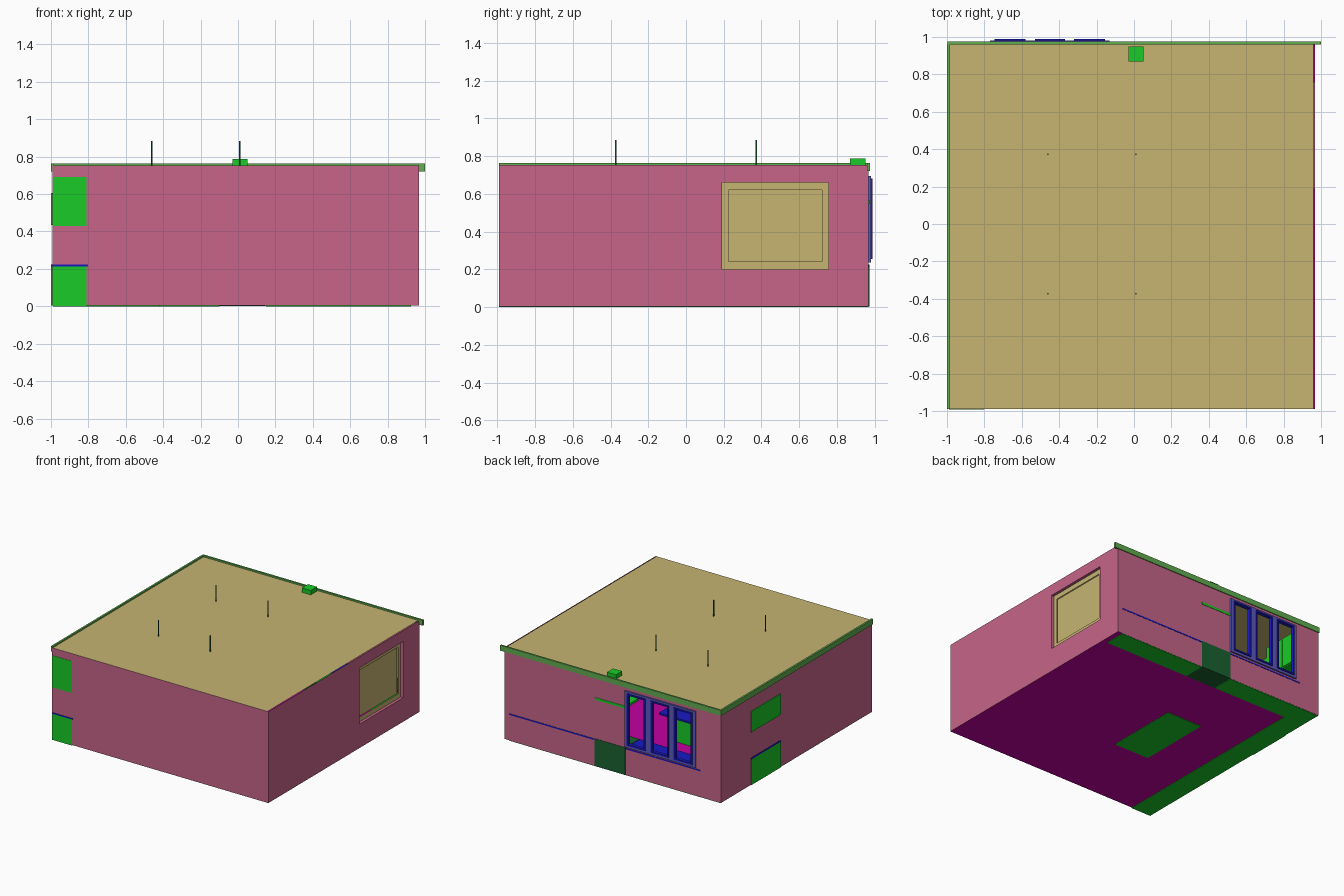
import bpy, bmesh, math
from mathutils import Vector

if "Cube" in bpy.data.objects:
    bpy.data.objects.remove(bpy.data.objects["Cube"])


def mat(name, r, g, b):
    m = bpy.data.materials.new(name)
    m.diffuse_color = (r, g, b, 1)
    m.use_nodes = True
    m.node_tree.nodes["Principled BSDF"].inputs["Base Color"].default_value = m.diffuse_color
    return m


PINK = mat("wall_paint", 0.57, 0.13, 0.25)
TAN = mat("ceiling_paint", 0.57, 0.46, 0.17)
GREEN = mat("cabinet_green", 0.01, 0.6, 0.02)
TRIM = mat("trim_green", 0.12, 0.42, 0.08)
DARK = mat("dark_green", 0.01, 0.12, 0.03)
BLUE = mat("worktop_blue", 0.01, 0.01, 0.55)
FRAME = mat("frame_blue", 0.11, 0.1, 0.5)
MAG = mat("floor_magenta", 0.55, 0.0, 0.35)

# room extents
X0, X1, Y0, Y1, H = -0.993, 0.968, -0.99, 0.968, 0.752


def finish(bm, name, m):
    me = bpy.data.meshes.new(name)
    bm.to_mesh(me)
    bm.free()
    ob = bpy.data.objects.new(name, me)
    bpy.context.collection.objects.link(ob)
    me.materials.append(m)
    return ob


def add_box(bm, x, y, z):
    v = bmesh.ops.create_cube(bm, size=1)["verts"]
    size = Vector((x[1] - x[0], y[1] - y[0], z[1] - z[0]))
    mid = Vector((x[0] + x[1], y[0] + y[1], z[0] + z[1])) / 2
    for p in v:
        p.co = Vector((p.co.x * size.x, p.co.y * size.y, p.co.z * size.z)) + mid
    return v


def box(name, x, y, z, m):
    bm = bmesh.new()
    add_box(bm, x, y, z)
    return finish(bm, name, m)


def panel(name, us, vs, to3d, m, hole=False):
    """Flat sheet on grid lines us, vs; the middle cell may be left open."""
    bm = bmesh.new()
    g = [[bm.verts.new(to3d(u, v)) for v in vs] for u in us]
    for i in range(len(us) - 1):
        for j in range(len(vs) - 1):
            if not (hole and i == 1 and j == 1):
                bm.faces.new((g[i][j], g[i + 1][j], g[i + 1][j + 1], g[i][j + 1]))
    return finish(bm, name, m)


# room shell: thin sheets, openings in back and right walls
panel("floor", (X0, X1), (Y0, Y1), lambda u, v: (u, v, 0.004), MAG)
panel("ceiling", (X0, 0.96), (Y0, Y1), lambda u, v: (u, v, H), TAN)
panel("front_wall", (X0, X1), (0.004, H), lambda u, v: (u, Y0, v), PINK)
panel("left_wall", (Y0, Y1), (0.004, H), lambda u, v: (X0, u, v), PINK)
panel("back_wall", (X0, -0.755, -0.14, X1), (0.004, 0.25, 0.68, H),
      lambda u, v: (u, Y1, v), PINK, True)
panel("right_wall", (Y0, 0.19, 0.755, Y1), (0.004, 0.2, 0.66, H),
      lambda u, v: (X1, u, v), PINK, True)

# recessed tan panel in the right wall
bm = bmesh.new()
for y, z in (((0.187, 0.19), (0.2, 0.66)), ((0.755, 0.758), (0.2, 0.66)),
             ((0.19, 0.755), (0.197, 0.2)), ((0.19, 0.755), (0.66, 0.663))):
    add_box(bm, (0.935, X1), y, z)
finish(bm, "recess_lining", PINK)
panel("recess_frame", (0.19, 0.225, 0.72, 0.755), (0.2, 0.24, 0.62, 0.66),
      lambda u, v: (0.945, u, v), TAN, True)
panel("recess_pane", (0.225, 0.72), (0.24, 0.62), lambda u, v: (0.937, u, v), TAN)

# cornice along back and left walls
box("back_cornice", (-0.998, 1.0), (0.96, 0.975), (0.72, 0.764), TRIM)
box("left_cornice", (-1.0, -0.985), (Y0, 0.96), (0.72, 0.764), TRIM)


def ring(bm, x, z, w, y):
    add_box(bm, (x[0], x[0] + w), y, z)
    add_box(bm, (x[1] - w, x[1]), y, z)
    for zz in ((z[0], z[0] + w), (z[1] - w, z[1])):
        add_box(bm, (x[0] + w, x[1] - w), y, zz)


# three-light window in the back wall
bm = bmesh.new()
ring(bm, (-0.77, -0.13), (0.235, 0.695), 0.025, (0.955, 0.98))
for x in (-0.555, -0.345):
    add_box(bm, (x - 0.025, x + 0.025), (0.955, 0.98), (0.26, 0.67))
finish(bm, "window_frame", FRAME)
bm = bmesh.new()
for x in ((-0.745, -0.58), (-0.53, -0.37), (-0.32, -0.155)):
    ring(bm, x, (0.255, 0.68), 0.012, (0.96, 0.988))
finish(bm, "window_sashes", BLUE)


def doors(name, axis, start, end, face, z, count):
    """Row of thin door fronts; axis 'x' faces -y, axis 'y' faces +x."""
    bm = bmesh.new()
    step = (end - start) / count
    for i in range(count):
        a = (start + i * step + 0.006, start + (i + 1) * step - 0.006)
        if axis == "x":
            add_box(bm, a, (face - 0.005, face), z)
        else:
            add_box(bm, (face, face + 0.005), a, z)
    finish(bm, name, GREEN)


# cabinets along the left wall
L = (-0.99, -0.81)
box("left_base_cabinet", L, (-0.992, 0.966), (0.0, 0.213), GREEN)
doors("left_base_doors", "y", -0.985, 0.79, -0.81, (0.02, 0.205), 8)
box("left_worktop", (-0.99, -0.803), (-0.992, 0.966), (0.213, 0.224), BLUE)
for n, y in (("front", (-0.992, 0.2)), ("back", (0.58, 0.966))):
    box(f"left_upper_cabinet_{n}", L, y, (0.43, 0.69), GREEN)
    doors(f"left_upper_doors_{n}", "y", *y, -0.81, (0.44, 0.68), 5 if n == "front" else 2)
box("left_short_upper_cabinet", (-0.999, -0.81), (0.2, 0.58), (0.435, 0.605), GREEN)
box("left_inset_base", (-0.999, -0.82), (0.2, 0.58), (0.003, 0.213), GREEN)
box("left_inset_top", (-0.999, -0.82), (0.2, 0.58), (0.213, 0.223), BLUE)

# cabinets, worktops and cooker along the back wall
for n, x, c in (("left", (-0.81, -0.13), 3), ("right", (0.15, 0.925), 4)):
    box(f"back_base_cabinet_{n}", x, (0.79, 0.967), (0.0, 0.213), GREEN)
    doors(f"back_base_doors_{n}", "x", *x, 0.79, (0.02, 0.205), c)
    box(f"back_worktop_{n}", x, (0.783, 0.97), (0.213, 0.224), BLUE)
box("cooker", (-0.128, 0.148), (0.785, 0.971), (0.002, 0.226), DARK)
box("oven_door", (-0.11, 0.13), (0.778, 0.785), (0.03, 0.17), DARK)

# cooker hood with flue through the ceiling
bm = bmesh.new()
add_box(bm, (-0.13, 0.145), (0.8, 0.971), (0.545, 0.565))
v = add_box(bm, (-0.12, 0.135), (0.81, 0.965), (0.565, 0.61))
for p in v:
    if p.co.z > 0.6:
        p.co.x = -0.03 if p.co.x < 0 else 0.05
        p.co.y = 0.87 if p.co.y < 0.88 else 0.95
add_box(bm, (-0.03, 0.05), (0.87, 0.95), (0.61, 0.788))
finish(bm, "cooker_hood", GREEN)

# island
box("island_base", (-0.42, -0.10), (-0.34, 0.28), (0.0, 0.213), GREEN)
box("island_worktop", (-0.47, 0.015), (-0.39, 0.33), (0.213, 0.228), BLUE)

# four pendant lamps, cords rising above the ceiling
for i, x in enumerate((-0.46, 0.01)):
    for j, y in enumerate((-0.373, 0.373)):
        bm = bmesh.new()
        for r1, r2, z0, z1 in ((0.004, 0.004, 0.58, 0.885), (0.04, 0.012, 0.53, 0.58)):
            v = bmesh.ops.create_cone(bm, cap_ends=True, segments=12, radius1=r1,
                                      radius2=r2, depth=z1 - z0)["verts"]
            bmesh.ops.translate(bm, verts=v, vec=(x, y, (z0 + z1) / 2))
        finish(bm, f"pendant_lamp_{i}_{j}", DARK)
